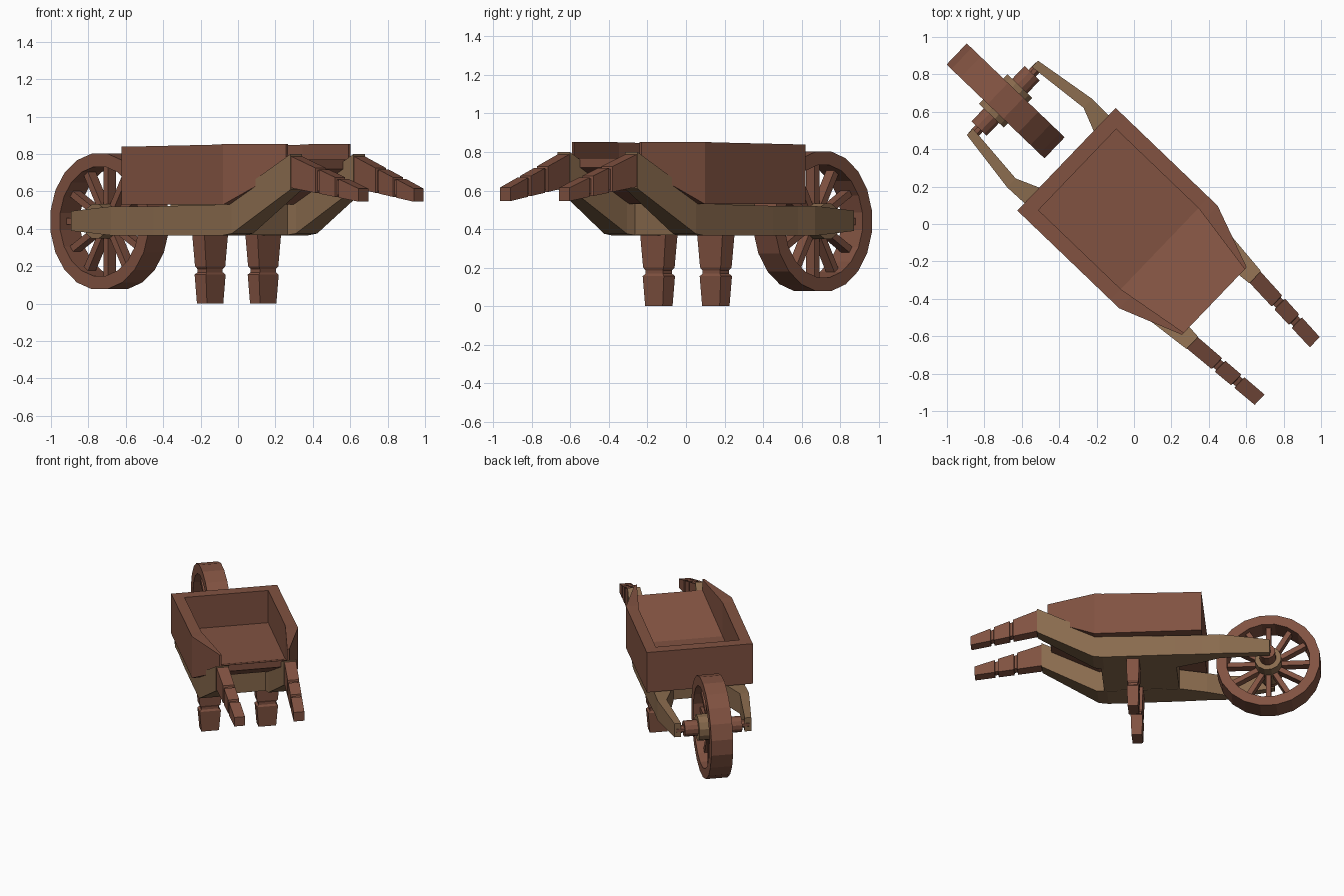
import bpy, bmesh, math
from mathutils import Matrix, Vector

if "Cube" in bpy.data.objects:
    bpy.data.objects.remove(bpy.data.objects["Cube"])

# Barrow is modelled along local x (wheel at -x, handles at +x), then turned
TURN = Matrix.Rotation(math.radians(-43.8), 4, 'Z')

def material(name, color):
    m = bpy.data.materials.new(name)
    m.diffuse_color = (*color, 1)
    m.use_nodes = True
    m.node_tree.nodes["Principled BSDF"].inputs["Base Color"].default_value = m.diffuse_color
    return m

RED = material("red_wood", (0.22, 0.085, 0.053))
TAN = material("tan_wood", (0.25, 0.145, 0.075))

def finish(name, bm, mat):
    bmesh.ops.recalc_face_normals(bm, faces=bm.faces)
    bm.transform(TURN)
    me = bpy.data.meshes.new(name)
    bm.to_mesh(me)
    bm.free()
    me.materials.append(mat)
    ob = bpy.data.objects.new(name, me)
    bpy.context.collection.objects.link(ob)

def loft(bm, rings, caps=True, loop=False):
    vs = [[bm.verts.new(p) for p in r] for r in rings]
    n = len(vs[0])
    pairs = list(zip(vs, vs[1:])) + ([(vs[-1], vs[0])] if loop else [])
    for a, b in pairs:
        for i in range(n):
            j = (i + 1) % n
            bm.faces.new((a[i], a[j], b[j], b[i]))
    if caps and not loop:
        bm.faces.new(vs[0])
        bm.faces.new(vs[-1])

def bar(name, stations, side, mat):
    """stations: (x, v_inner, v_outer, z_bottom, z_top)"""
    bm = bmesh.new()
    loft(bm, [[(x, side * a, lo), (x, side * b, lo), (x, side * b, hi), (x, side * a, hi)]
              for x, a, b, lo, hi in stations])
    finish(name, bm, mat)

# Tray: U-shaped sections, the floor ramping up to an open lip
def u_section(x, wo, wi, zb, zf, zt):
    return [(x, -wo, zt), (x, -wo, zb), (x, wo, zb), (x, wo, zt),
            (x, wi, zt), (x, wi, zf), (x, -wi, zf), (x, -wi, zt)]

bm = bmesh.new()
loft(bm, [u_section(-0.42, .38, .30, .53, .59, .84),
          u_section(0.19, .38, .30, .53, .59, .85),
          u_section(0.255, .38, .29, .53, .62, .853),
          u_section(0.595, .25, .235, .72, .77, .853)])
finish("tray", bm, RED)
bar("tray_end_wall", [(-.50, -.38, .38, .53, .84), (-.42, -.38, .38, .53, .84)], 1, RED)

# Cross plate under the tray
bar("under_plate", [(-.31, -.20, .20, .368, .53), (.22, -.20, .20, .368, .53)], 1, TAN)

rail = [(-.975, .228, .275, .39, .495), (-.625, .262, .328, .365, .52),
        (-.50, .21, .325, .365, .52), (-.31, .15, .33, .365, .52),
        (.20, .15, .33, .365, .53), (.27, .165, .33, .375, .575),
        (.665, .198, .288, .61, .80)]

def grip_station(x, shrink=0.0):
    t = (x - .66) / .475
    c = .243 - .03 * t
    w = .042 - .004 * t - shrink
    return (x, c - w, c + w, .62 - .075 * t + shrink, .79 - .175 * t - shrink)

grip = [grip_station(*s) for s in
        [(.66,), (.835,), (.838, .012), (.857, .012), (.86,), (.97,),
         (.973, .012), (.992, .012), (.995,), (1.135,)]]

# Leg sections: z, half length, half width
leg = [(.40, .046, .094), (.20, .041, .074), (.185, .034, .062),
       (.168, .034, .062), (.155, .042, .076), (0, .037, .063)]

for side, tag in ((-1, "right"), (1, "left")):
    bar(tag + "_rail", rail, side, TAN)
    bar(tag + "_grip", grip, side, RED)
    bm = bmesh.new()
    loft(bm, [[(-.01 + i * a, side * .205 + j * b, z) for i, j in
               ((-1, -1), (1, -1), (1, 1), (-1, 1))] for z, a, b in leg])
    finish(tag + "_leg", bm, RED)

# Wheel rim, spokes, hub and axle
C = Vector((-.951, 0, .44))

def around(r, y, a):
    return (C.x + r * math.sin(a), y, C.z + r * math.cos(a))

bm = bmesh.new()
N = 20
loft(bm, [[around(r, y, 2 * math.pi * (k + .5) / N) for r, y in
           ((.367, -.078), (.367, .078), (.295, .078), (.295, -.078))]
          for k in range(N)], loop=True)
finish("wheel_rim", bm, RED)

bm = bmesh.new()
for k in range(12):
    m = (Matrix.Translation(C) @ Matrix.Rotation(k * math.pi / 6, 4, 'Y')
         @ Matrix.Translation((0, 0, .19)) @ Matrix.Diagonal((.036, .06, .23, 1)))
    bmesh.ops.create_cube(bm, size=1, matrix=m)
finish("wheel_spokes", bm, RED)

def cylinder(name, r, half, mat, n=12):
    bm = bmesh.new()
    loft(bm, [[around(r, y, 2 * math.pi * (k + .5) / n) for k in range(n)]
              for y in (-half, half)])
    finish(name, bm, mat)

cylinder("wheel_hub", .095, .11, TAN)
cylinder("hub_sleeve", .058, .205, RED)
cylinder("axle", .028, .262, RED, 8)
